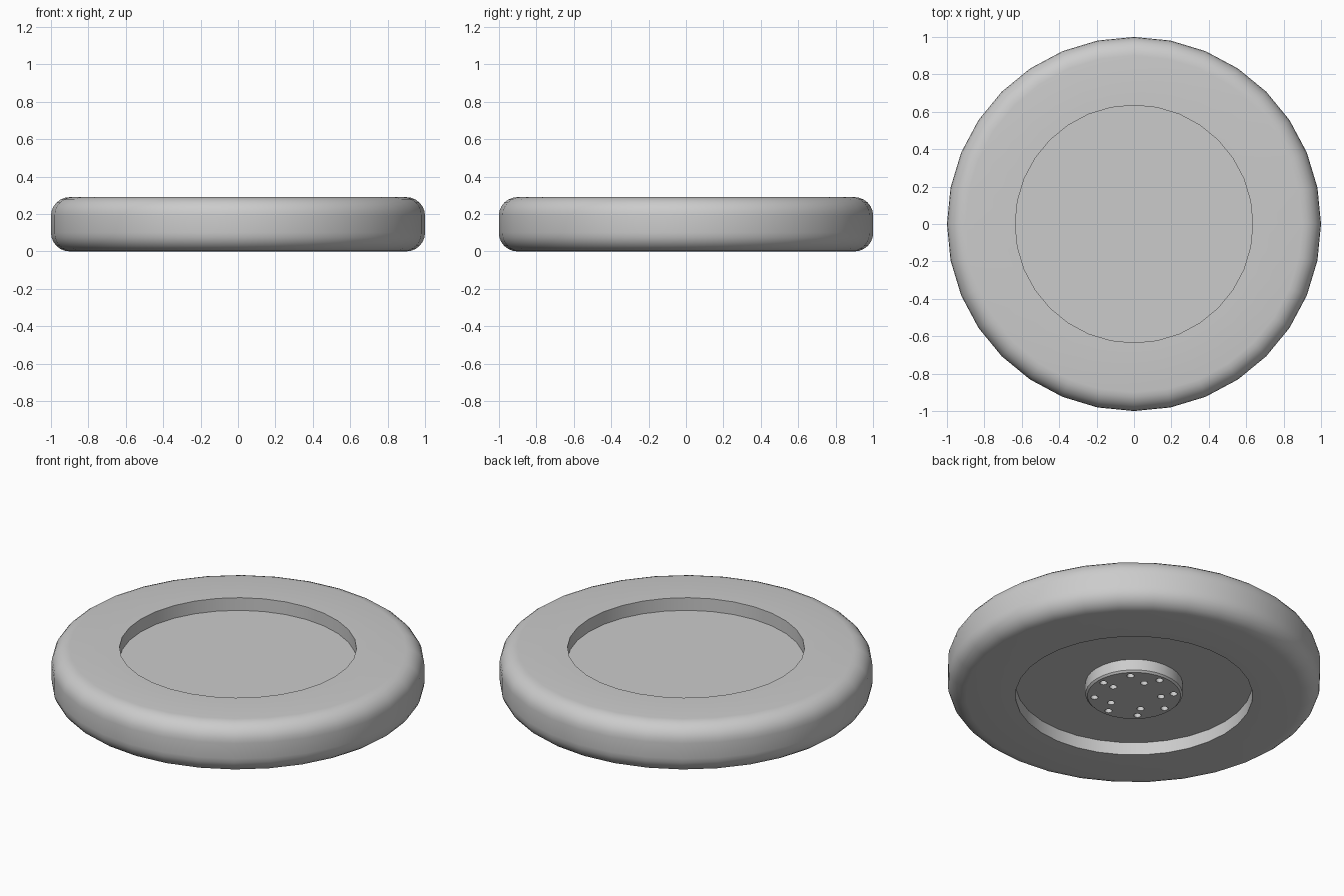
import bpy, bmesh
from math import sin, cos, pi, radians

if "Cube" in bpy.data.objects:
    bpy.data.objects.remove(bpy.data.objects["Cube"])

SIDES = 32
HEIGHT = 0.29
RECESS = 0.075
HOLE_R = 0.02

grey = bpy.data.materials.new("plain_grey")
grey.use_nodes = True
colour = (0.6, 0.6, 0.6, 1)
grey.diffuse_color = colour
grey.node_tree.nodes["Principled BSDF"].inputs["Base Color"].default_value = colour


def finish(name, bm):
    bmesh.ops.recalc_face_normals(bm, faces=bm.faces)
    mesh = bpy.data.meshes.new(name)
    bm.to_mesh(mesh)
    bm.free()
    mesh.materials.append(grey)
    obj = bpy.data.objects.new(name, mesh)
    bpy.context.collection.objects.link(obj)
    return obj


def lathe(name, profile, closed):
    """Spin a radius/height profile; open profiles get capped ends."""
    bm = bmesh.new()
    rings = [[bm.verts.new((r * cos(2 * pi * i / SIDES), r * sin(2 * pi * i / SIDES), z))
              for i in range(SIDES)] for r, z in profile]
    pairs = list(zip(rings, rings[1:]))
    if closed:
        pairs.append((rings[-1], rings[0]))
    else:
        bm.faces.new(rings[0])
        bm.faces.new(rings[-1])
    for a, b in pairs:
        for i in range(SIDES):
            j = (i + 1) % SIDES
            bm.faces.new((a[i], a[j], b[j], b[i]))
    return finish(name, bm)


def smooth(obj):
    bpy.ops.object.select_all(action="DESELECT")
    obj.select_set(True)
    bpy.context.view_layer.objects.active = obj
    bpy.ops.object.shade_smooth_by_angle(angle=radians(30))


# Outer ring with rounded shoulders
fillet, steps = 0.1, 6
lower = [(1 - fillet + fillet * sin(a), fillet - fillet * cos(a))
         for a in (pi / 2 * k / steps for k in range(steps + 1))]
upper = [(r, HEIGHT - z) for r, z in reversed(lower)]
inner = 0.635
smooth(lathe("outer_ring", [(inner, 0)] + lower + upper + [(inner, HEIGHT)], True))

# Recessed centre disc with a hub boss on the underside
disc = lathe("centre_disc", [(0.25, 0.0), (0.26, 0.01), (0.26, RECESS),
                             (inner, RECESS), (inner, HEIGHT - RECESS)], False)

# Bolt holes in the hub: an inner circle of five and an outer circle of eight
bm = bmesh.new()
for count, radius in ((5, 0.145), (8, 0.213)):
    for k in range(count):
        a = 2 * pi * k / count
        made = bmesh.ops.create_cone(bm, cap_ends=True, segments=16, radius1=HOLE_R,
                                     radius2=HOLE_R, depth=0.2)
        bmesh.ops.translate(bm, verts=made["verts"],
                            vec=(radius * cos(a), radius * sin(a), 0))
cutter = finish("hole_cutter", bm)
cutter.hide_render = True

cut = disc.modifiers.new("holes", "BOOLEAN")
cut.operation = "DIFFERENCE"
cut.solver = "EXACT"
cut.object = cutter
bpy.context.view_layer.objects.active = disc
bpy.ops.object.modifier_apply(modifier=cut.name)
bpy.data.objects.remove(cutter)
smooth(disc)
